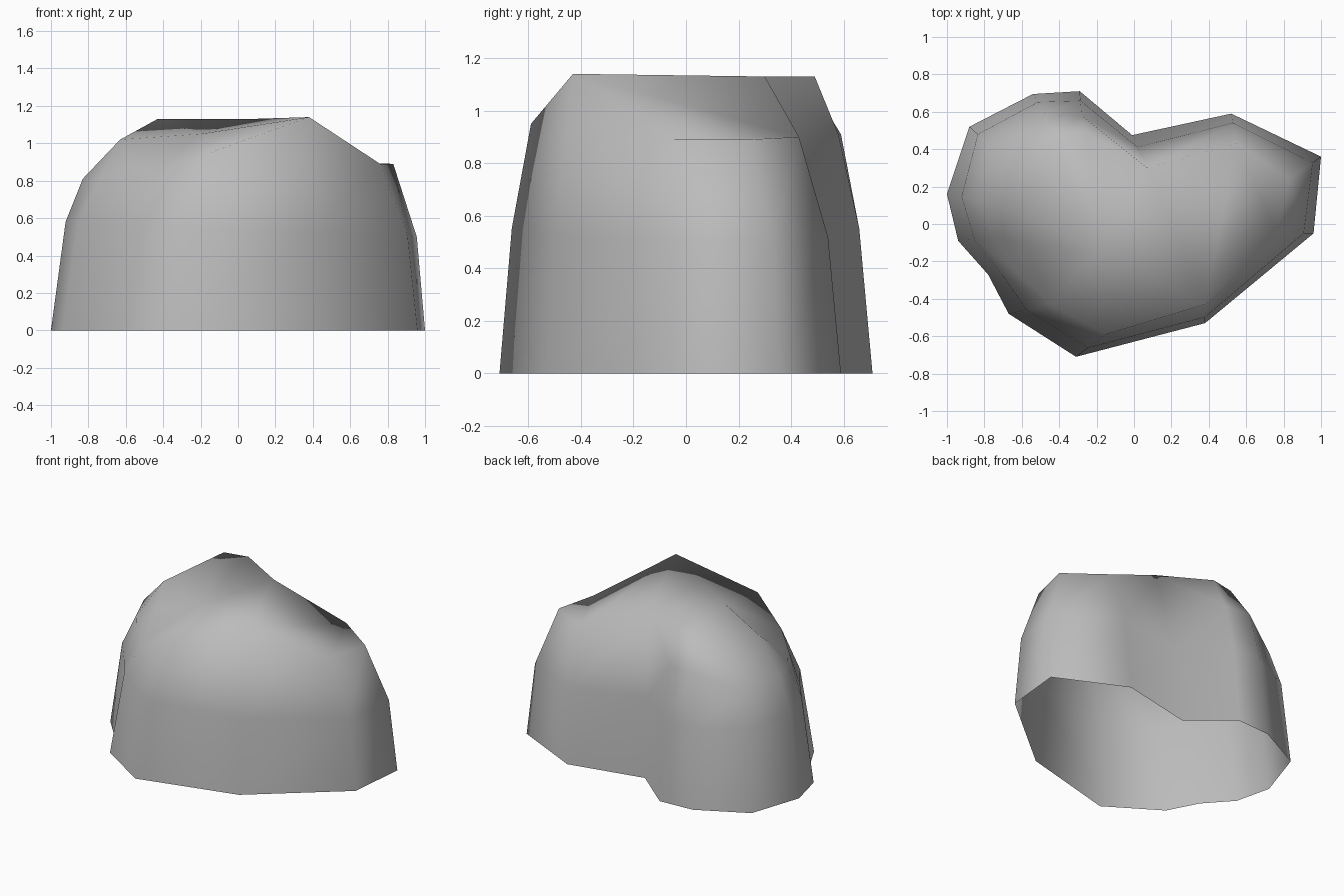
import bpy
import bmesh
from mathutils import Vector

default_cube = bpy.data.objects.get("Cube")
if default_cube:
    bpy.data.objects.remove(default_cube, do_unlink=True)


def flat_material(name, color):
    material = bpy.data.materials.new(name)
    material.use_nodes = True
    material.diffuse_color = color
    shader = next(n for n in material.node_tree.nodes if n.type == "BSDF_PRINCIPLED")
    shader.inputs["Base Color"].default_value = color
    shader.inputs["Roughness"].default_value = 0.9
    return material


# Ground outline, counter-clockwise from the front corner
ground_outline = [
    (-.31, -.71), (.38, -.53), (.96, -.05), (1, .36), (.52, .59),
    (-.01, .475), (-.29, .71), (-.54, .695), (-.88, .52), (-1, .16),
    (-.94, -.09), (-.78, -.27), (-.67, -.48),
]

# Shoulder outline, one corner above each ground corner
shoulder_outline = [
    (-.15, -.59, .95), (.38, -.43, 1.14), (.76, -.05, .89), (.83, .24, .89),
    (.55, .43, .9), (.07, .3, 1.13), (-.28, .58, .91), (-.48, .59, .91),
    (-.78, .43, .8), (-.83, .13, .81), (-.75, -.07, .8), (-.62, -.26, .8),
    (-.45, -.43, .83),
]

mesh_builder = bmesh.new()


def add_ring(points):
    return [mesh_builder.verts.new(point) for point in points]


def bulge(ground_point, shoulder_point):
    """Corner of the middle ring, pushed outward from the straight wall."""
    base = Vector((ground_point[0], ground_point[1], 0))
    corner = base.lerp(Vector(shoulder_point), .36 - .1 * base.x)
    corner.z = .54 - .04 * base.x
    return corner


# Walls: ground, middle and shoulder rings; the underside stays open
ground = add_ring((x, y, 0) for x, y in ground_outline)
middle = add_ring(bulge(g, s) for g, s in zip(ground_outline, shoulder_outline))
shoulder = add_ring(shoulder_outline)

for lower, upper in ((ground, middle), (middle, shoulder)):
    for i in range(len(lower)):
        j = (i + 1) % len(lower)
        mesh_builder.faces.new((lower[i], lower[j], upper[j], upper[i]))

# Crown: two back peaks, a side knob and the groove between them and the front ridge
peak, back_peak, knob, groove, dip = add_ring([
    (-.43, .455, 1.13), (-.26, .49, 1.13), (-.63, .07, 1.02),
    (-.58, -.1, .9), (-.2, -.15, 1.05),
])
(front, ridge, left_front, left_back, back_left, notch, back_inner, back_outer,
 right_back, right_side, right_mid, right_front, front_right) = shoulder

crown_faces = [
    # left slope
    (ridge, left_front, back_left), (left_front, left_back, back_left),
    (ridge, back_left, notch),
    # back and right lobe
    (notch, back_inner, back_peak), (back_inner, back_outer, peak, back_peak),
    (back_outer, right_back, peak), (right_back, right_side, knob, peak),
    (right_side, right_mid, knob), (right_mid, groove, knob),
    # groove and front ridge
    (right_mid, right_front, groove), (right_front, front_right, groove),
    (front_right, dip, groove), (front_right, front, dip), (front, ridge, dip),
    # middle of the crown
    (ridge, notch, dip), (notch, back_peak, dip), (back_peak, peak, dip),
    (peak, knob, dip), (knob, groove, dip),
]
for corners in crown_faces:
    mesh_builder.faces.new(corners)

bmesh.ops.recalc_face_normals(mesh_builder, faces=mesh_builder.faces)
if sum(face.normal.z for face in mesh_builder.faces) < 0:
    bmesh.ops.reverse_faces(mesh_builder, faces=mesh_builder.faces)
for face in mesh_builder.faces:
    face.smooth = True

boulder_mesh = bpy.data.meshes.new("boulder")
mesh_builder.to_mesh(boulder_mesh)
mesh_builder.free()
boulder_mesh.materials.append(flat_material("stone grey", (.5, .5, .5, 1)))

boulder = bpy.data.objects.new("boulder", boulder_mesh)
bpy.context.collection.objects.link(boulder)
